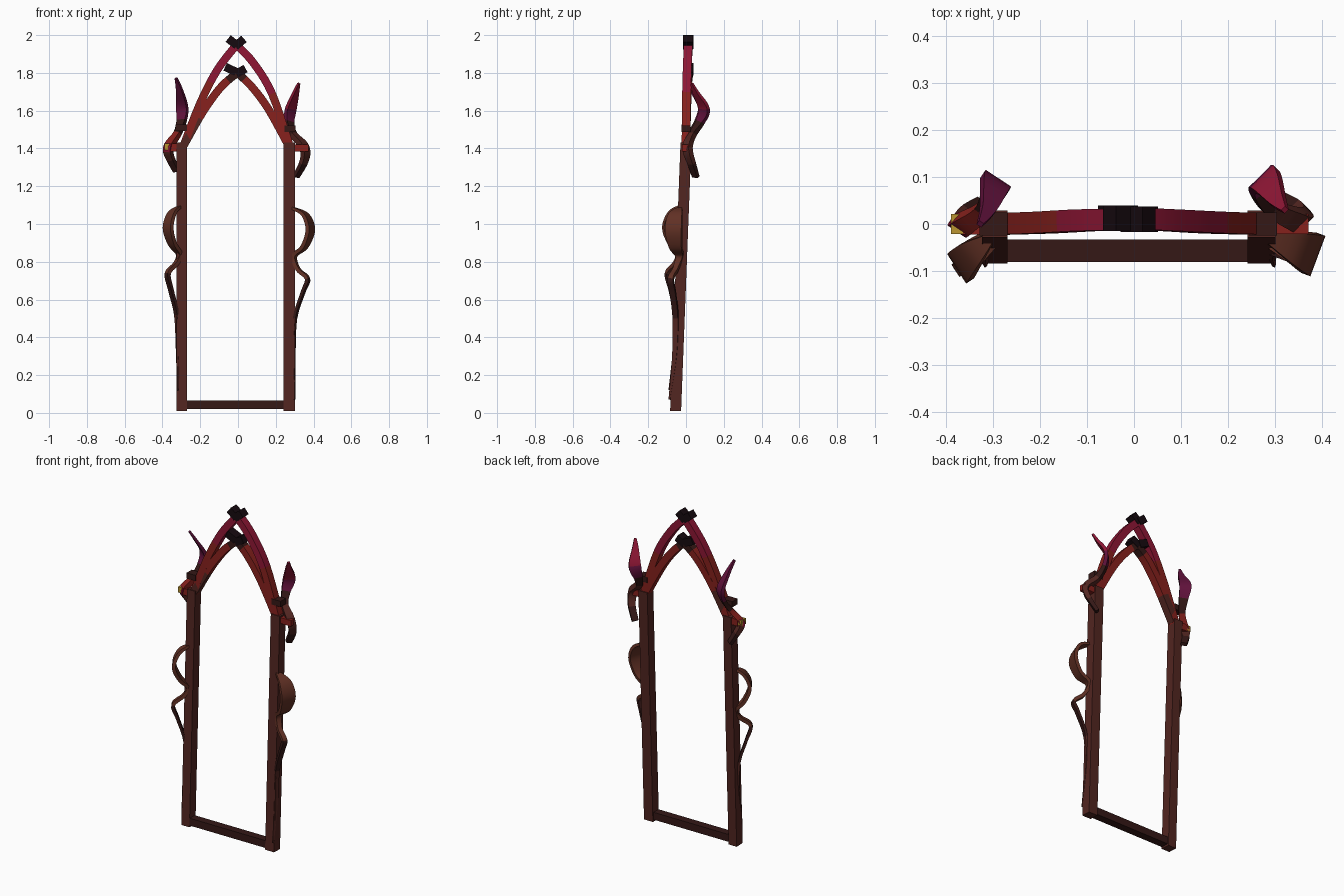
import bpy, bmesh
from mathutils import Vector


def material(name, r, g, b):
    m = bpy.data.materials.new(name)
    m.diffuse_color = (r, g, b, 1)
    return m


WOOD = material("brown wood", 0.085, 0.019, 0.015)
DARK = material("dark wood", 0.035, 0.009, 0.008)
BLACK = material("black wood", 0.008, 0.003, 0.005)
RED = material("red", 0.24, 0.015, 0.012)
CRIMSON = material("crimson", 0.27, 0.008, 0.035)
PURPLE = material("purple", 0.12, 0.006, 0.045)
COPPER = material("copper", 0.12, 0.03, 0.018)
GOLD = material("gold", 0.5, 0.3, 0.03)


def finish(name, bm, mats):
    bmesh.ops.recalc_face_normals(bm, faces=bm.faces)
    me = bpy.data.meshes.new(name)
    bm.to_mesh(me)
    bm.free()
    for m in mats:
        me.materials.append(m)
    ob = bpy.data.objects.new(name, me)
    bpy.context.collection.objects.link(ob)
    bpy.ops.object.select_all(action='DESELECT')
    ob.select_set(True)
    bpy.context.view_layer.objects.active = ob
    bpy.ops.object.shade_smooth_by_angle(angle=0.6)
    return ob


def smooth_path(pts, n):
    """Catmull-Rom through (x, y, z, width, thickness) points."""
    p = [pts[0]] + list(pts) + [pts[-1]]
    out = []
    for i in range(1, len(p) - 2):
        for k in range(n):
            t = k / n
            out.append([0.5 * (2 * b + (c - a) * t + (2 * a - 5 * b + 4 * c - d) * t * t
                               + (3 * b - a - 3 * c + d) * t ** 3)
                        for a, b, c, d in zip(p[i - 1], p[i], p[i + 1], p[i + 2])])
    return out + [list(pts[-1])]


def ribbon(name, pts, side, mats, n=5):
    """Rectangular section swept along a path; width runs along side."""
    path = smooth_path(pts, n)
    side = Vector(side).normalized()
    bm = bmesh.new()
    rings = []
    for i, q in enumerate(path):
        c = Vector(q[:3])
        a, b = path[max(i - 1, 0)], path[min(i + 1, len(path) - 1)]
        tan = (Vector(b[:3]) - Vector(a[:3])).normalized()
        nor = tan.cross(side).normalized()
        s = nor.cross(tan).normalized()
        w, t = q[3] / 2, q[4] / 2
        rings.append([bm.verts.new(c + s * u * w + nor * v * t)
                      for u, v in ((-1, -1), (1, -1), (1, 1), (-1, 1))])
    for i, (r, q) in enumerate(zip(rings, rings[1:])):
        for k in range(4):
            f = bm.faces.new((r[k], r[(k + 1) % 4], q[(k + 1) % 4], q[k]))
            f.material_index = int(i / (len(rings) - 1) * len(mats))
    bm.faces.new(rings[0])
    bm.faces.new(rings[-1]).material_index = len(mats) - 1
    return finish(name, bm, mats)


def beam(name, a, b, wx, d, mat):
    """Straight bar from a to b."""
    side = (0, 1, 0)
    return ribbon(name, [(*a, d, wx), (*b, d, wx)], side, [mat], 1)


# Leaning posts and bottom rail
for name, x, w in (("left_post", -0.297, 0.055), ("right_post", 0.272, 0.06)):
    beam(name, (x, -0.055, 0.01), (x, 0, 1.43), w, 0.058, WOOD)
beam("bottom_rail", (-0.32, -0.057, 0.043), (0.3, -0.057, 0.043), 0.045, 0.048, DARK)

# Pointed arch: two pairs of crossing curved ribs
D, T = 0.046, 0.042
ARCHES = {
    "outer_arch_left": ([(-0.29, 0, 1.41), (-0.2, 0.003, 1.64), (-0.11, 0.008, 1.815),
                         (-0.015, 0.01, 1.94)], (0.032, 0.01, 1.98), [RED, RED, CRIMSON, CRIMSON]),
    "outer_arch_right": ([(0.275, 0, 1.41), (0.18, 0.003, 1.69), (0.08, 0.008, 1.855),
                          (-0.005, 0.012, 1.945)], (-0.052, 0.012, 1.982), [RED, CRIMSON, CRIMSON]),
    "inner_arch_left": ([(-0.285, 0, 1.42), (-0.185, 0.003, 1.595), (-0.09, 0.008, 1.725),
                         (-0.01, 0.01, 1.795)], (0.04, 0.01, 1.823), [WOOD, RED, RED, DARK]),
    "inner_arch_right": ([(0.265, 0, 1.42), (0.16, 0.003, 1.61), (0.07, 0.008, 1.73),
                          (-0.01, 0.012, 1.805)], (-0.068, 0.012, 1.832), [RED, RED, RED, DARK]),
}
for name, (pts, tip, mats) in ARCHES.items():
    ribbon(name, [(*p, D, T) for p in pts], (0, 1, 0), mats)
    beam(name + "_tip", pts[-1], tip, 0.044, 0.054, BLACK)

# Upper leaves: blade curling back, stem hooking under
ribbon("upper_leaf_left", [
    (-0.328, 0.0, 1.772, 0.012, 0.012), (-0.31, 0.035, 1.71, 0.035, 0.016),
    (-0.296, 0.088, 1.62, 0.065, 0.02), (-0.298, 0.07, 1.55, 0.052, 0.022),
    (-0.32, 0.03, 1.48, 0.036, 0.028), (-0.362, 0.0, 1.42, 0.045, 0.032),
    (-0.37, 0.0, 1.385, 0.045, 0.03), (-0.355, 0.02, 1.34, 0.04, 0.025),
    (-0.325, 0.04, 1.28, 0.035, 0.02)], (0.83, -0.55, 0),
    [PURPLE, PURPLE, PURPLE, DARK, RED, CRIMSON, WOOD, DARK])
ribbon("upper_leaf_right", [
    (0.322, 0.03, 1.745, 0.012, 0.012), (0.306, 0.052, 1.695, 0.035, 0.016),
    (0.28, 0.095, 1.61, 0.068, 0.02), (0.272, 0.075, 1.54, 0.05, 0.022),
    (0.292, 0.035, 1.475, 0.036, 0.028), (0.343, 0.01, 1.42, 0.045, 0.032),
    (0.357, 0.012, 1.375, 0.045, 0.03), (0.345, 0.03, 1.32, 0.04, 0.025),
    (0.307, 0.052, 1.25, 0.036, 0.02)], (0.7, 0.7, 0),
    [CRIMSON, CRIMSON, PURPLE, DARK, WOOD, WOOD, WOOD, DARK])

# Lower leaves: bowed blade, kinked stem tapering down the post
ribbon("lower_leaf_left", [
    (-0.3, -0.025, 1.095, 0.015, 0.014), (-0.348, -0.065, 1.06, 0.06, 0.018),
    (-0.37, -0.09, 0.98, 0.075, 0.02), (-0.348, -0.065, 0.895, 0.06, 0.02),
    (-0.31, -0.035, 0.84, 0.04, 0.02), (-0.328, -0.055, 0.79, 0.028, 0.02),
    (-0.372, -0.095, 0.738, 0.03, 0.02), (-0.355, -0.075, 0.65, 0.032, 0.016),
    (-0.325, -0.052, 0.52, 0.03, 0.014), (-0.318, -0.055, 0.35, 0.025, 0.012),
    (-0.318, -0.088, 0.12, 0.008, 0.006)], (0.54, -0.84, 0), [COPPER, COPPER, COPPER, DARK, WOOD])
ribbon("lower_leaf_right", [
    (0.285, -0.03, 1.085, 0.02, 0.014), (0.355, -0.055, 1.05, 0.075, 0.018),
    (0.383, -0.065, 0.97, 0.092, 0.02), (0.352, -0.055, 0.88, 0.07, 0.02),
    (0.298, -0.035, 0.83, 0.04, 0.02), (0.318, -0.055, 0.76, 0.028, 0.02),
    (0.368, -0.08, 0.71, 0.03, 0.02), (0.345, -0.07, 0.64, 0.032, 0.016),
    (0.302, -0.055, 0.5, 0.03, 0.014), (0.295, -0.06, 0.3, 0.025, 0.012),
    (0.299, -0.088, 0.07, 0.008, 0.006)], (0.35, 0.94, 0), [COPPER, COPPER, COPPER, DARK, WOOD])

# Small joining blocks at the springing points
for name, x0, x1, y, z, h, d, m in (
        ("left_gold_peg", -0.39, -0.365, 0, 1.408, 0.034, 0.042, GOLD),
        ("left_peg", -0.365, -0.28, 0, 1.405, 0.04, 0.045, RED),
        ("right_peg", 0.28, 0.372, 0, 1.403, 0.036, 0.042, RED),
        ("left_upper_peg", -0.33, -0.27, 0, 1.51, 0.035, 0.05, DARK),
        ("right_upper_peg", 0.245, 0.305, 0, 1.505, 0.035, 0.05, DARK)):
    beam(name, (x0, y, z), (x1, y, z), h, d, m)
